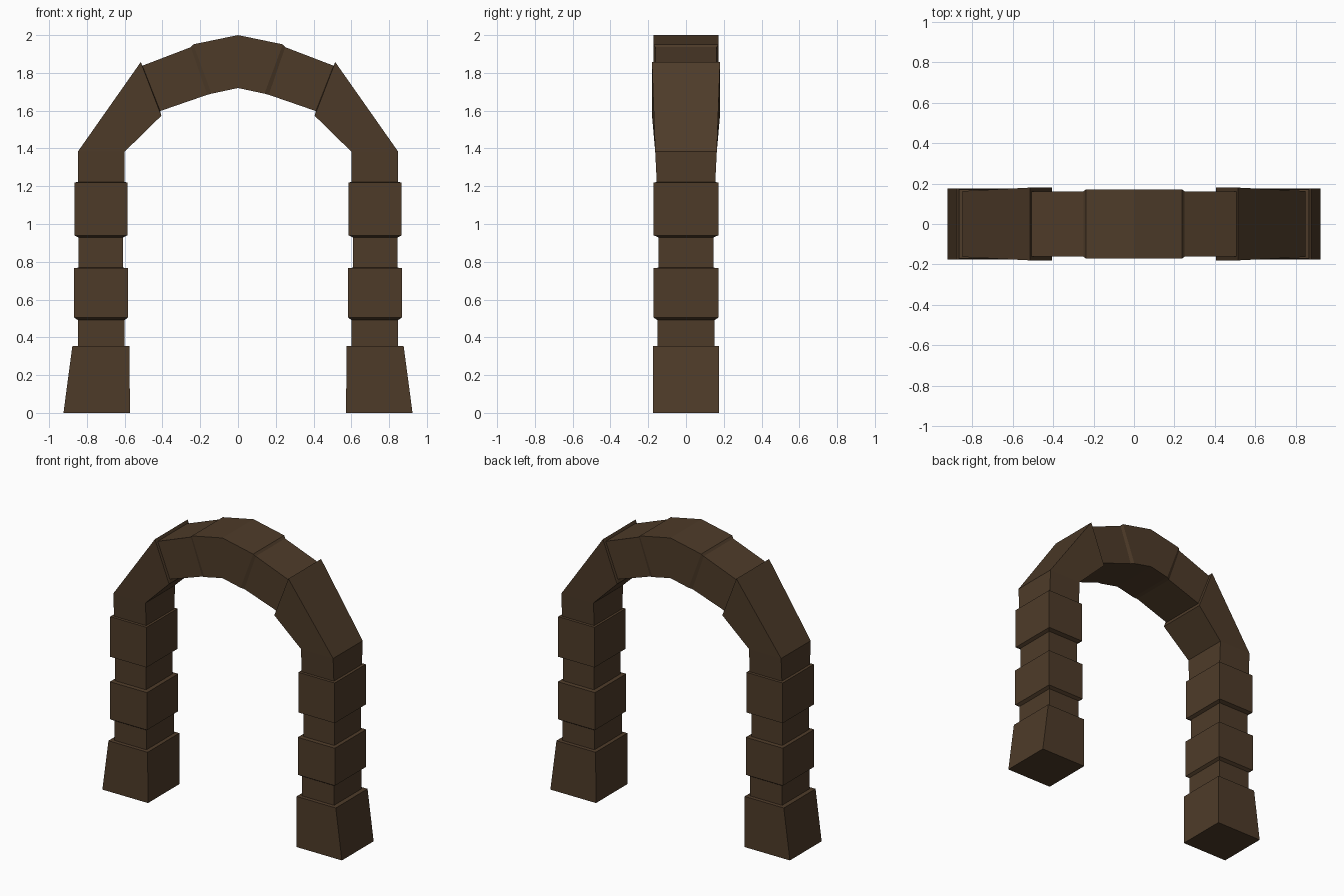
import bpy, bmesh

if "Cube" in bpy.data.objects:
    bpy.data.objects.remove(bpy.data.objects["Cube"])

stone = bpy.data.materials.new("dark brown stone")
stone.diffuse_color = (0.076, 0.044, 0.022, 1)
stone.use_nodes = True
stone.node_tree.nodes["Principled BSDF"].inputs["Base Color"].default_value = stone.diffuse_color


def loft(name, sections, cap_start=False):
    """Skin rectangular sections (x_in, z_in, x_out, z_out, half_depth)."""
    bm = bmesh.new()
    rings = []
    for xi, zi, xo, zo, d in sections:
        rings.append([bm.verts.new(p) for p in
                      ((xi, -d, zi), (xo, -d, zo), (xo, d, zo), (xi, d, zi))])
    for a, b in zip(rings, rings[1:]):
        for i in range(4):
            j = (i + 1) % 4
            bm.faces.new((a[i], a[j], b[j], b[i]))
    if cap_start:
        bm.faces.new(rings[0][::-1])
    bmesh.ops.recalc_face_normals(bm, faces=bm.faces)
    me = bpy.data.meshes.new(name)
    bm.to_mesh(me)
    bm.free()
    me.materials.append(stone)
    ob = bpy.data.objects.new(name, me)
    bpy.context.collection.objects.link(ob)
    return ob


def mirrored(sections):
    return [(-xi, zi, -xo, zo, d) for xi, zi, xo, zo, d in sections]


# pillar: flared foot, then wide blocks alternating with narrow necks
levels = [
    (0.00, 0.572, 0.924, 0.175), (0.353, 0.575, 0.877, 0.175),
    (0.355, 0.60, 0.848, 0.152), (0.492, 0.60, 0.848, 0.152),
    (0.505, 0.582, 0.868, 0.172), (0.766, 0.582, 0.868, 0.172),
    (0.769, 0.608, 0.845, 0.146), (0.929, 0.608, 0.845, 0.146),
    (0.94, 0.586, 0.866, 0.171), (1.22, 0.586, 0.866, 0.171),
    (1.222, 0.60, 0.848, 0.155),
]
pillar = [(xi, z, xo, z, d) for z, xi, xo, d in levels]
loft("right_pillar", pillar, True)
loft("left_pillar", mirrored(pillar), True)

# arch: haunch, recessed shoulder stone and peaked keystone, mirrored across x
half = [
    (0.60, 1.222, 0.848, 1.222, 0.155), (0.60, 1.383, 0.848, 1.383, 0.163),
    (0.406, 1.573, 0.515, 1.857, 0.18),
    (0.412, 1.598, 0.506, 1.838, 0.162), (0.163, 1.684, 0.25, 1.936, 0.162),
    (0.140, 1.690, 0.237, 1.951, 0.171),
]
crown = [(0, 1.72, 0, 2.0, 0.171)]
loft("arch", half + crown + mirrored(half)[::-1])
